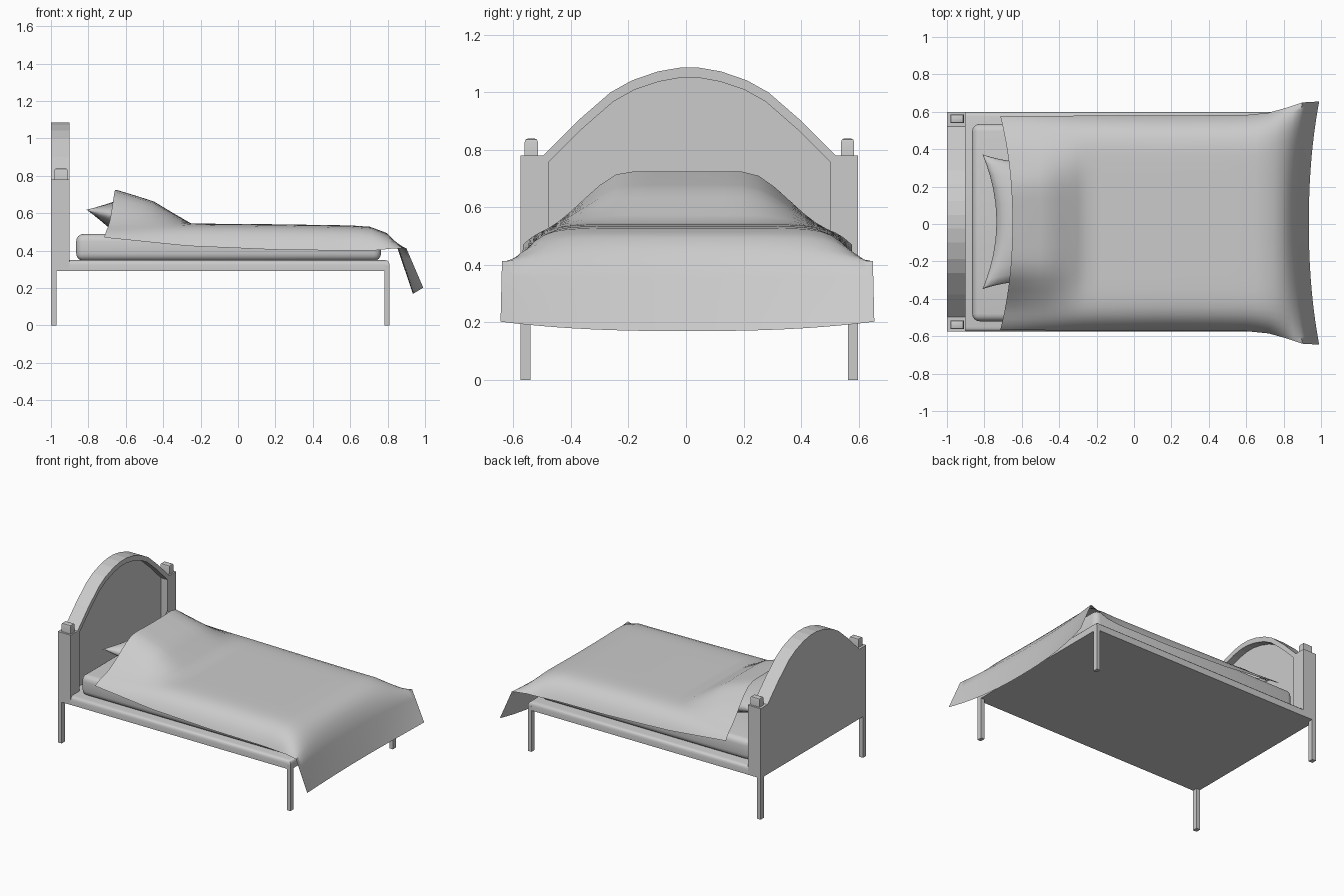
import bpy, bmesh, math

if "Cube" in bpy.data.objects:
    bpy.data.objects.remove(bpy.data.objects["Cube"])

CY = 0.012      # bed centre line in y
HW = 0.587      # half width of the bed


def make(name, verts, faces, smooth=None):
    me = bpy.data.meshes.new(name)
    me.from_pydata(verts, [], faces)
    ob = bpy.data.objects.new(name, me)
    bpy.context.collection.objects.link(ob)
    if smooth:
        bpy.context.view_layer.objects.active = ob
        ob.select_set(True)
        bpy.ops.object.shade_smooth_by_angle(angle=math.radians(smooth))
        ob.select_set(False)
    return ob


def box(name, x0, x1, y0, y1, z0, z1, bevel=0.0, segs=3, top_only=False):
    bm = bmesh.new()
    bmesh.ops.create_cube(bm, size=1)
    for v in bm.verts:
        v.co = ((x0 + x1) / 2 + v.co.x * (x1 - x0),
                (y0 + y1) / 2 + v.co.y * (y1 - y0),
                (z0 + z1) / 2 + v.co.z * (z1 - z0))
    if bevel:
        edges = [e for e in bm.edges
                 if not top_only or all(v.co.z > z1 - 1e-4 for v in e.verts)]
        bmesh.ops.bevel(bm, geom=edges, offset=bevel, segments=segs,
                        profile=0.5, affect='EDGES')
    ob = make(name, [], [], None)
    bm.to_mesh(ob.data)
    bm.free()
    if bevel:
        bpy.context.view_layer.objects.active = ob
        ob.select_set(True)
        bpy.ops.object.shade_smooth_by_angle(angle=math.radians(40))
        ob.select_set(False)
    return ob


def extrude_x(name, outline, x0, x1):
    n = len(outline)
    verts = [(x, CY + y, z) for x in (x0, x1) for y, z in outline]
    faces = [list(range(n))[::-1], list(range(n, 2 * n))]
    faces += [(i, (i + 1) % n, n + (i + 1) % n, n + i) for i in range(n)]
    ob = make(name, verts, faces)
    bm = bmesh.new()
    bm.from_mesh(ob.data)
    bmesh.ops.recalc_face_normals(bm, faces=bm.faces)
    bm.to_mesh(ob.data)
    bm.free()


def mirrored(half):
    # right half, from the bottom up to the centre, then down the left
    return half + [(-y, z) for y, z in reversed(half) if y > 0]


def interp(table, t):
    for a, b in zip(table, table[1:]):
        if t <= b[0]:
            k = max(0.0, (t - a[0]) / (b[0] - a[0]))
            return [p + (q - p) * k for p, q in zip(a, b)]
    return list(table[-1])


# headboard: thin back panel plus a raised arched frame
outer = mirrored([(HW, 0.29), (HW, 0.78), (0.51, 0.78), (0.39, 0.9), (0.275, 1.0),
                  (0.2, 1.042), (0.11, 1.073), (0.035, 1.086)])
inner = mirrored([(0.488, 0.29), (0.488, 0.76), (0.375, 0.872), (0.265, 0.968),
                  (0.19, 1.01), (0.105, 1.038), (0.033, 1.051)])
extrude_x("headboard_panel", outer, -1.0, -0.95)
extrude_x("headboard_frame", outer + inner[::-1], -0.95, -0.90)

# platform and mattress
box("platform", -0.96, 0.81, CY - HW + 0.001, CY + HW - 0.001, 0.29, 0.35, 0.025, 3, True)
box("mattress", -0.865, 0.765, -0.52, 0.535, 0.345, 0.49, 0.04, 4)

# legs and post caps on both sides
for side, s in (("left", -1), ("right", 1)):
    ys = sorted((CY + s * HW, CY + s * (HW - 0.035)))
    box("head_leg_" + side, -1.0, -0.97, *ys, 0, 0.295)
    box("foot_leg_" + side, 0.783, 0.81, *ys, 0, 0.32)
    c = CY + s * 0.55
    box("post_cap_" + side, -0.982, -0.91, c - 0.023, c + 0.023, 0.77, 0.84, 0.012, 2, True)

# pillow: two puffed grids with pinched edges, leaning slightly
N = 12
verts, faces = [], []
for sgn in (1, -1):
    base = len(verts)
    for i in range(N + 1):
        for j in range(N + 1):
            u = math.sin(math.pi / 2 * (2 * i / N - 1))
            v = math.sin(math.pi / 2 * (2 * j / N - 1))
            px = u * (0.235 - 0.075 * (1 - v * v))
            py = v * (0.36 - 0.04 * (1 - u * u))
            h = sgn * 0.09 * ((1 - u * u) * (1 - v * v)) ** 0.5
            verts.append((-0.575 + px + 0.2 * h, CY + py, 0.572 - 0.2 * px + h))
    for i in range(N):
        for j in range(N):
            a = base + i * (N + 1) + j
            f = (a, a + N + 1, a + N + 2, a + 1)
            faces.append(f if sgn > 0 else f[::-1])
pillow = make("pillow", verts, faces)
bm = bmesh.new()
bm.from_mesh(pillow.data)
bmesh.ops.remove_doubles(bm, verts=bm.verts, dist=0.0005)
for f in bm.faces:
    f.smooth = True
bm.to_mesh(pillow.data)
bm.free()

# blanket stations: t, x mid, x edge, z mid, z edge, half width, roundness
stations = [(0, -0.65, -0.715, 0.545, 0.47, 0.572, 8),
            (8, -0.25, -0.27, 0.545, 0.425, 0.574, 10),
            (14, 0.2, 0.2, 0.541, 0.405, 0.575, 10),
            (18, 0.6, 0.6, 0.535, 0.40, 0.578, 10),
            (20, 0.7, 0.72, 0.528, 0.40, 0.59, 10),
            (22, 0.79, 0.81, 0.495, 0.41, 0.615, 8),
            (24, 0.85, 0.90, 0.42, 0.413, 0.645, 6),
            (28, 0.935, 0.99, 0.17, 0.203, 0.65, 2.5)]
bump = [(-0.65, 0.18), (-0.55, 0.15), (-0.45, 0.118), (-0.35, 0.058), (-0.25, 0)]
M = 28
verts, faces = [], []
for i in range(29):
    _, xm, xe, zm, ze, hw, p = interp(stations, i)
    for j in range(M + 1):
        s = math.sin(math.pi / 2 * (2 * j / M - 1))
        a = abs(s)
        y = 0.005 + hw * s
        k = min(1, max(0, (abs(y) - 0.2) / 0.3))
        lift = interp(bump, xm)[1] * (1 - k * k * (3 - 2 * k))
        verts.append((xm + (xe - xm) * a ** 2.2, y, zm + (ze - zm) * a ** p + lift))
for i in range(28):
    for j in range(M):
        q = i * (M + 1) + j
        faces.append((q, q + M + 1, q + M + 2, q + 1))
make("blanket", verts, faces, 60)
